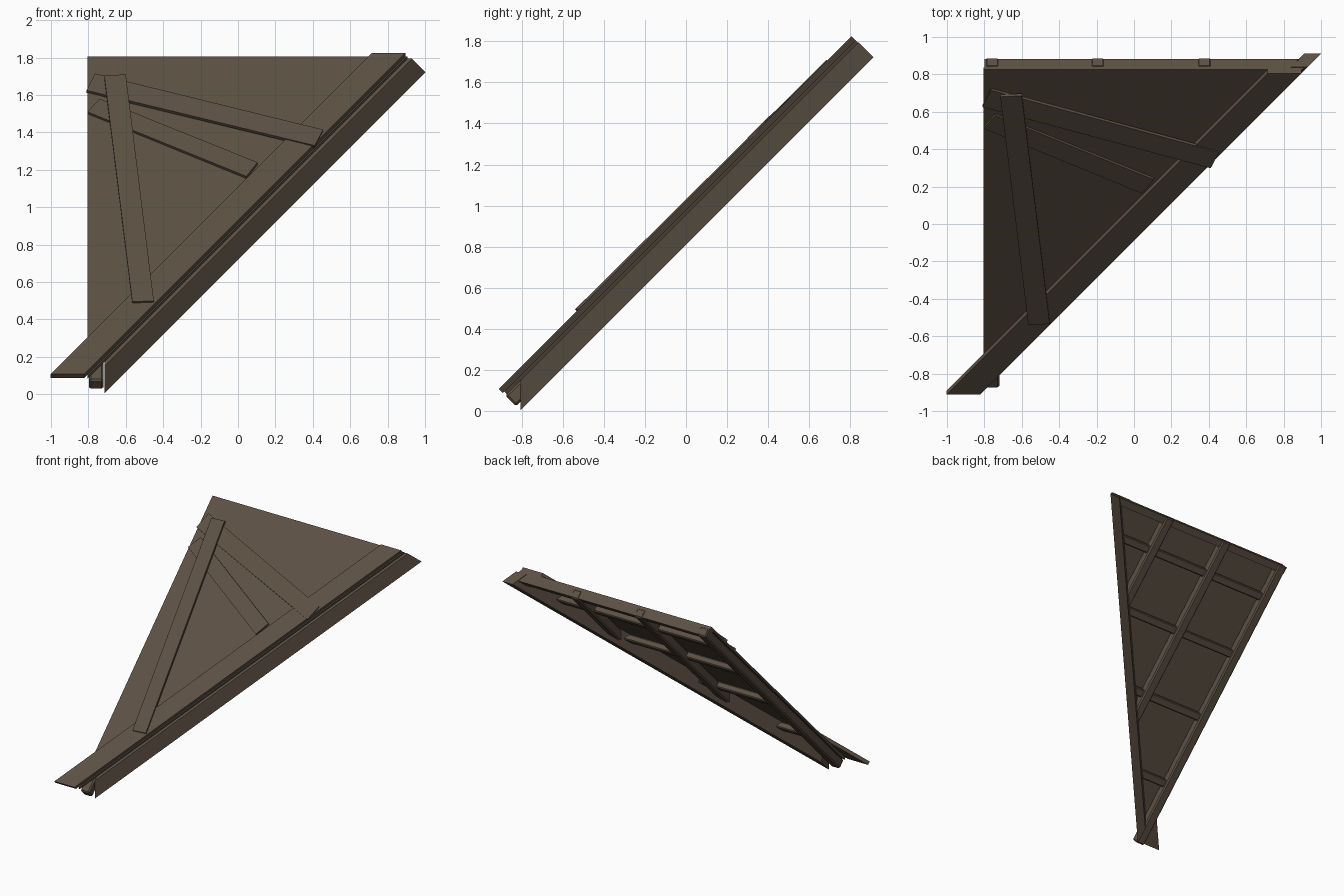
import bpy, bmesh
from mathutils import Vector

if "Cube" in bpy.data.objects:
    bpy.data.objects.remove(bpy.data.objects["Cube"])

# Slope coordinates: s = y + z (up the slope), o = z - y (depth through the roof)
S_LOW, S_TOP = -0.805, 2.63
HALF = 0.09          # half width of the valley cut, measured as x - y


def pt(x, s, o):
    return Vector((x, (s - o) / 2, (s + o) / 2))


wood = bpy.data.materials.new("weathered_brown_wood")
wood.diffuse_color = (0.108, 0.081, 0.057, 1)
wood.use_nodes = True
wood.node_tree.nodes["Principled BSDF"].inputs["Base Color"].default_value = wood.diffuse_color


def prism(name, bottom, top, cuts=(), bevel=0):
    """Solid between two matching loops, trimmed by (point, normal) planes."""
    bm = bmesh.new()
    b = [bm.verts.new(p) for p in bottom]
    t = [bm.verts.new(p) for p in top]
    bm.faces.new(b[::-1])
    bm.faces.new(t)
    n = len(b)
    for i in range(n):
        j = (i + 1) % n
        bm.faces.new((b[i], b[j], t[j], t[i]))
    for co, no in cuts:   # removes the side the normal points to
        geom = bm.verts[:] + bm.edges[:] + bm.faces[:]
        bmesh.ops.bisect_plane(bm, geom=geom, plane_co=co, plane_no=no, clear_outer=True)
        rim = [e for e in bm.edges if e.is_boundary]
        if rim:
            bmesh.ops.holes_fill(bm, edges=rim, sides=0)
    bmesh.ops.recalc_face_normals(bm, faces=bm.faces[:])
    me = bpy.data.meshes.new(name)
    bm.to_mesh(me)
    bm.free()
    ob = bpy.data.objects.new(name, me)
    bpy.context.collection.objects.link(ob)
    me.materials.append(wood)
    if bevel:
        m = ob.modifiers.new("bevel", 'BEVEL')
        m.width = bevel
        m.segments = 1
    return ob


def slab(name, outline, o0, o1, **kw):
    return prism(name, [pt(x, s, o0) for x, s in outline],
                 [pt(x, s, o1) for x, s in outline], **kw)


def rect(x0, x1, s0, s1):
    return [(x0, s0), (x1, s0), (x1, s1), (x0, s1)]


def diag_x(s, o, d):
    return (s - o) / 2 + d


valley_cut = ((0, 0, 0), (1, -1, 0))

# Triangular roof sheet
e = 0.08
slab("roof_sheet", [(-0.805, 2 * (-0.805 - e) + 0.98),
                    (diag_x(S_TOP, 0.98, e), S_TOP), (-0.805, S_TOP)], 0.955, 0.98)

# Long board covering the valley edge
slab("valley_board", [(diag_x(s, 1.02, d), s) for s, d in
     ((S_LOW, -HALF), (S_LOW, HALF), (S_TOP, HALF), (S_TOP, -HALF))], 0.98, 1.02)

# Beam under the valley edge, with a vertical outer side, butting the end rafter
ring = [(0.955, 0), (0.955, HALF), (0.81, HALF), (0.81, 0)]
prism("valley_beam", *[[pt(diag_x(s, o, d), s, o) for o, d in ring]
                       for s in (-1.2, S_TOP + 0.005)],
      cuts=[((-0.715, 0, 0), (-1, 0, 0))])

# Rafters up the slope
for i, x in enumerate((-0.797, -0.232, 0.338)):
    slab(f"rafter_{i + 1}", rect(x, x + 0.077, S_LOW, S_TOP + 0.004), 0.852, 0.955,
         cuts=[valley_cut] if i else [], bevel=0.01)

# Cross battens and the top beam
for i, s in enumerate((2.22, 1.51, 0.73, -0.09)):
    slab(f"batten_{i + 1}", rect(-0.79, 1.0, s - 0.045, s + 0.045), 0.885, 0.955,
         cuts=[valley_cut], bevel=0.008)
slab("top_beam", rect(-0.8, 1.0, S_TOP - 0.08, S_TOP), 0.865, 0.955, cuts=[valley_cut])

# Loose repair planks: corners as (x, z, top depth)
planks = {
    "repair_plank_low": [(-0.805, 1.51, 1.0), (0.045, 1.165, 1.003),
                         (0.105, 1.24, 1.003), (-0.74, 1.58, 1.0)],
    "repair_plank_mid": [(-0.81, 1.625, 1.0), (0.41, 1.33, 1.032),
                         (0.455, 1.415, 1.032), (-0.765, 1.715, 1.0)],
    "repair_plank_upright": [(-0.565, 0.495, 1.035), (-0.45, 0.50, 1.035),
                             (-0.60, 1.71, 1.025), (-0.715, 1.705, 1.025)],
}
for name, corners in planks.items():
    prism(name, [pt(x, 2 * z - o, o - 0.025) for x, z, o in corners],
          [pt(x, 2 * z - o, o) for x, z, o in corners])
